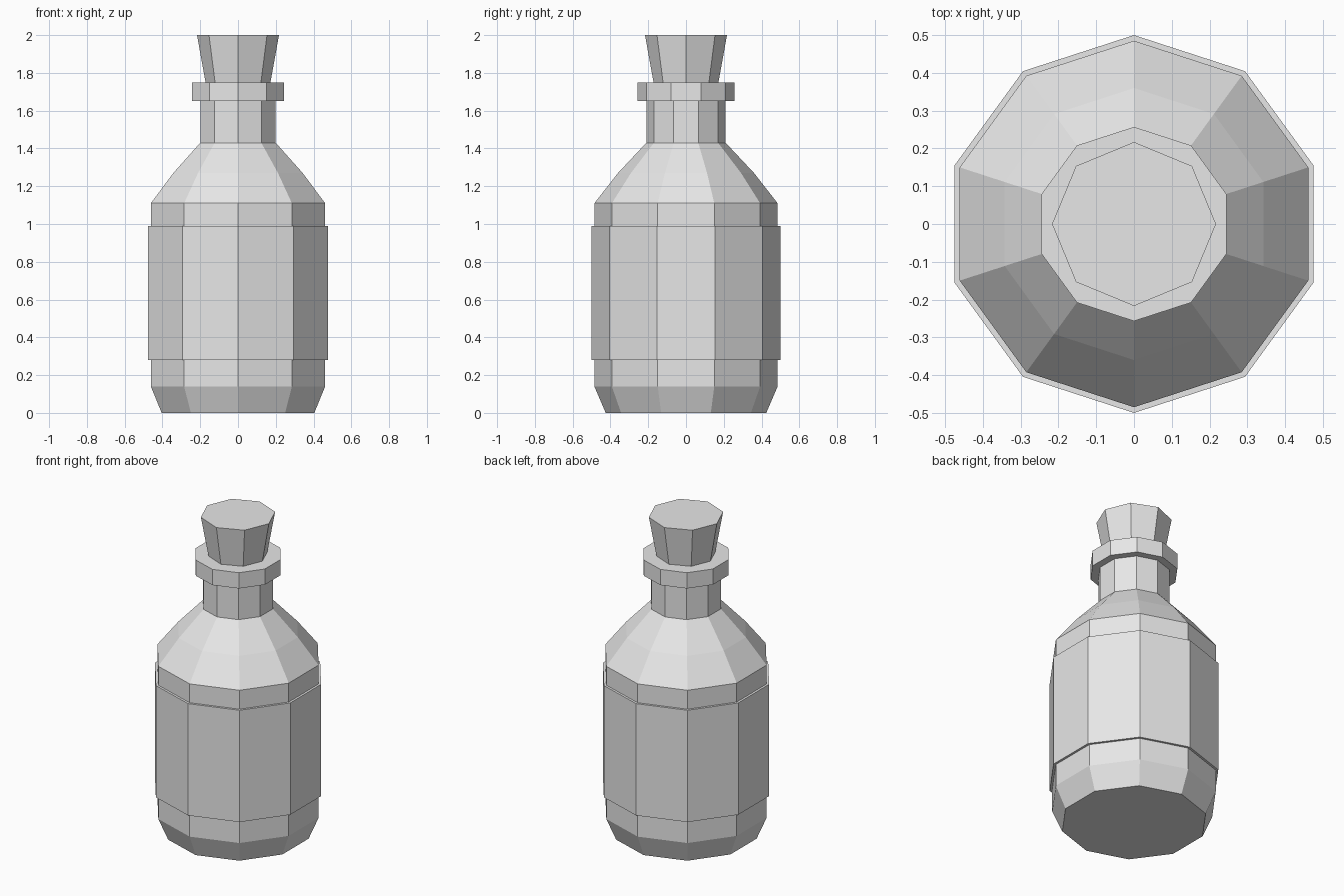
import bpy
import bmesh
from math import cos, sin, pi

cube = bpy.data.objects.get("Cube")
if cube:
    bpy.data.objects.remove(cube, do_unlink=True)

# Single plain grey
grey = bpy.data.materials.new("plain_grey")
grey.use_nodes = True
colour = (0.8, 0.8, 0.8, 1)
grey.diffuse_color = colour
grey.node_tree.nodes["Principled BSDF"].inputs["Base Color"].default_value = colour


def lathe(name, profile, sides, loop=False):
    """Turn a (radius, height) profile; a loop makes a hollow band, otherwise ends are capped."""
    bm = bmesh.new()
    rings = []
    for r, z in profile:
        angles = [2 * pi * i / sides + pi / 2 for i in range(sides)]
        rings.append([bm.verts.new((r * cos(a), r * sin(a), z)) for a in angles])
    pairs = list(zip(rings, rings[1:]))
    if loop:
        pairs.append((rings[-1], rings[0]))
    else:
        bm.faces.new(rings[0])
        bm.faces.new(rings[-1])
    for low, high in pairs:
        for i in range(sides):
            j = (i + 1) % sides
            bm.faces.new((low[i], low[j], high[j], high[i]))
    bmesh.ops.recalc_face_normals(bm, faces=bm.faces)
    mesh = bpy.data.meshes.new(name)
    bm.to_mesh(mesh)
    bm.free()
    mesh.materials.append(grey)
    obj = bpy.data.objects.new(name, mesh)
    bpy.context.collection.objects.link(obj)
    return obj


# Bottle: chamfered base, straight wall, bent shoulder, neck and lip
lathe("bottle", [(0.425, 0), (0.485, 0.14), (0.485, 1.11), (0.36, 1.27),
                 (0.21, 1.43), (0.21, 1.65), (0.257, 1.65), (0.257, 1.75)], 10)

# Label wrapped round the wall
lathe("label", [(0.485, 0.28), (0.5, 0.28), (0.5, 0.99), (0.485, 0.99)], 10, loop=True)

# Tapered stopper
lathe("stopper", [(0.17, 1.74), (0.217, 2)], 8)
